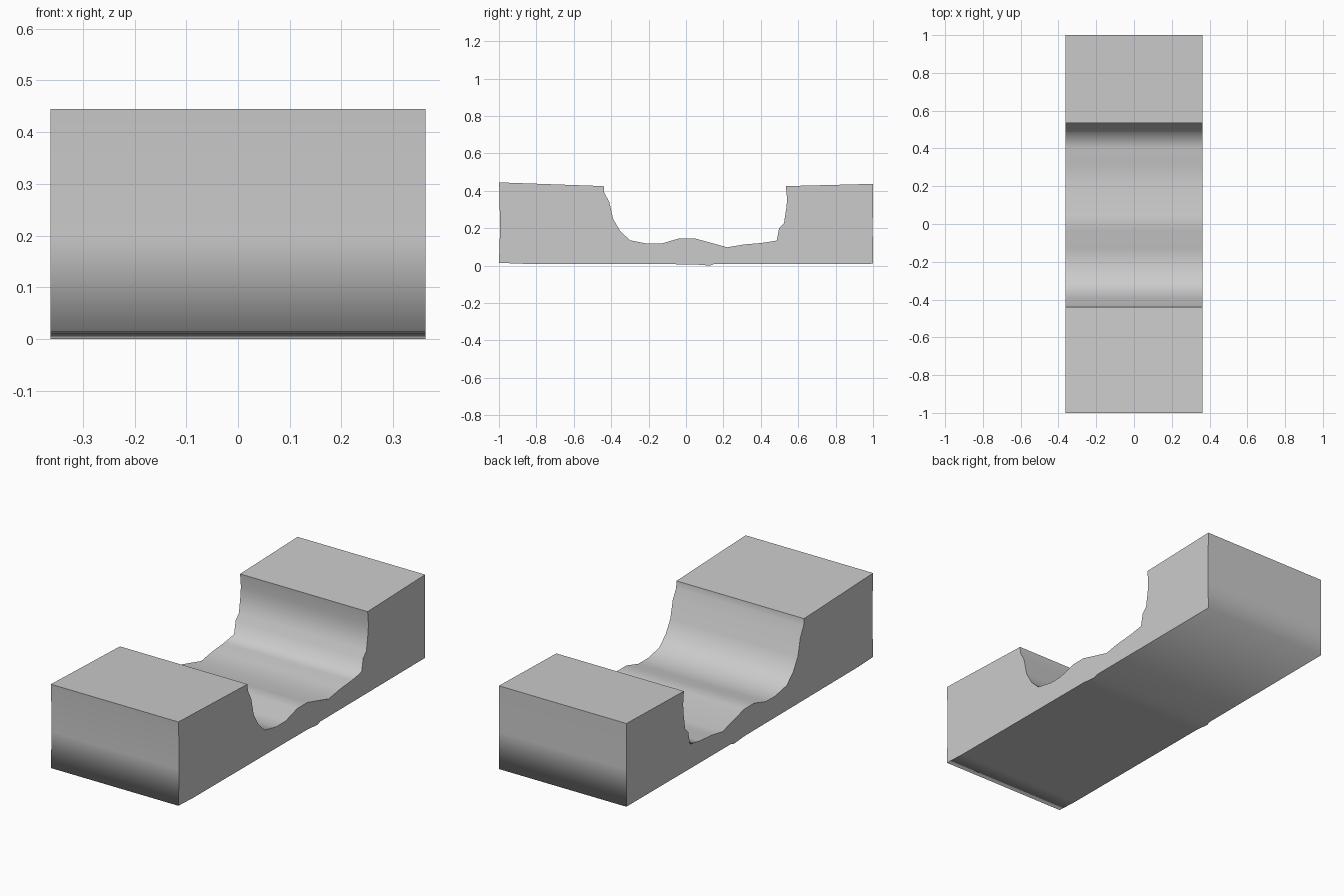
import bpy, bmesh

if "Cube" in bpy.data.objects:
    bpy.data.objects.remove(bpy.data.objects["Cube"])

HALF_WIDTH = 0.362

# Side outline (y, z), running from the front top edge over the trough to the back and under
top = [(-1, 0.445), (-0.44, 0.425), (-0.437, 0.39), (-0.41, 0.34), (-0.39, 0.25),
       (-0.352, 0.185), (-0.3, 0.136), (-0.205, 0.117), (-0.13, 0.118),
       (-0.035, 0.146), (0.045, 0.146), (0.22, 0.098), (0.31, 0.113),
       (0.405, 0.121), (0.485, 0.134), (0.498, 0.2), (0.524, 0.227),
       (0.538, 0.32), (0.54, 0.36), (0.534, 0.425), (1, 0.437)]
back = [(0.998, 0.2), (1, 0.01)]
bottom = [(0.15, 0.008), (0.13, 0.0), (0.04, 0.007), (-0.88, 0.01), (-1, 0.015)]
front = [(-0.994, 0.2), (-0.998, 0.41)]
outline = top + back + bottom + front
crisp = {0, 1, 19, 20}          # creases along the four top corners

bm = bmesh.new()
left = [bm.verts.new((-HALF_WIDTH, y, z)) for y, z in outline]
right = [bm.verts.new((HALF_WIDTH, y, z)) for y, z in outline]
n = len(outline)

# Flat end caps
caps = [bm.faces.new(left), bm.faces.new(right[::-1])]

# Smooth skin between the caps
for i in range(n):
    j = (i + 1) % n
    bm.faces.new((left[i], right[i], right[j], left[j])).smooth = True
bmesh.ops.recalc_face_normals(bm, faces=bm.faces[:])

# Keep the caps and top corners sharp
for cap in caps:
    for e in cap.edges:
        e.smooth = False
for i in crisp:
    bm.edges.get((left[i], right[i])).smooth = False

mesh = bpy.data.meshes.new("trough_block")
bm.to_mesh(mesh)
bm.free()
block = bpy.data.objects.new("trough_block", mesh)
bpy.context.collection.objects.link(block)
